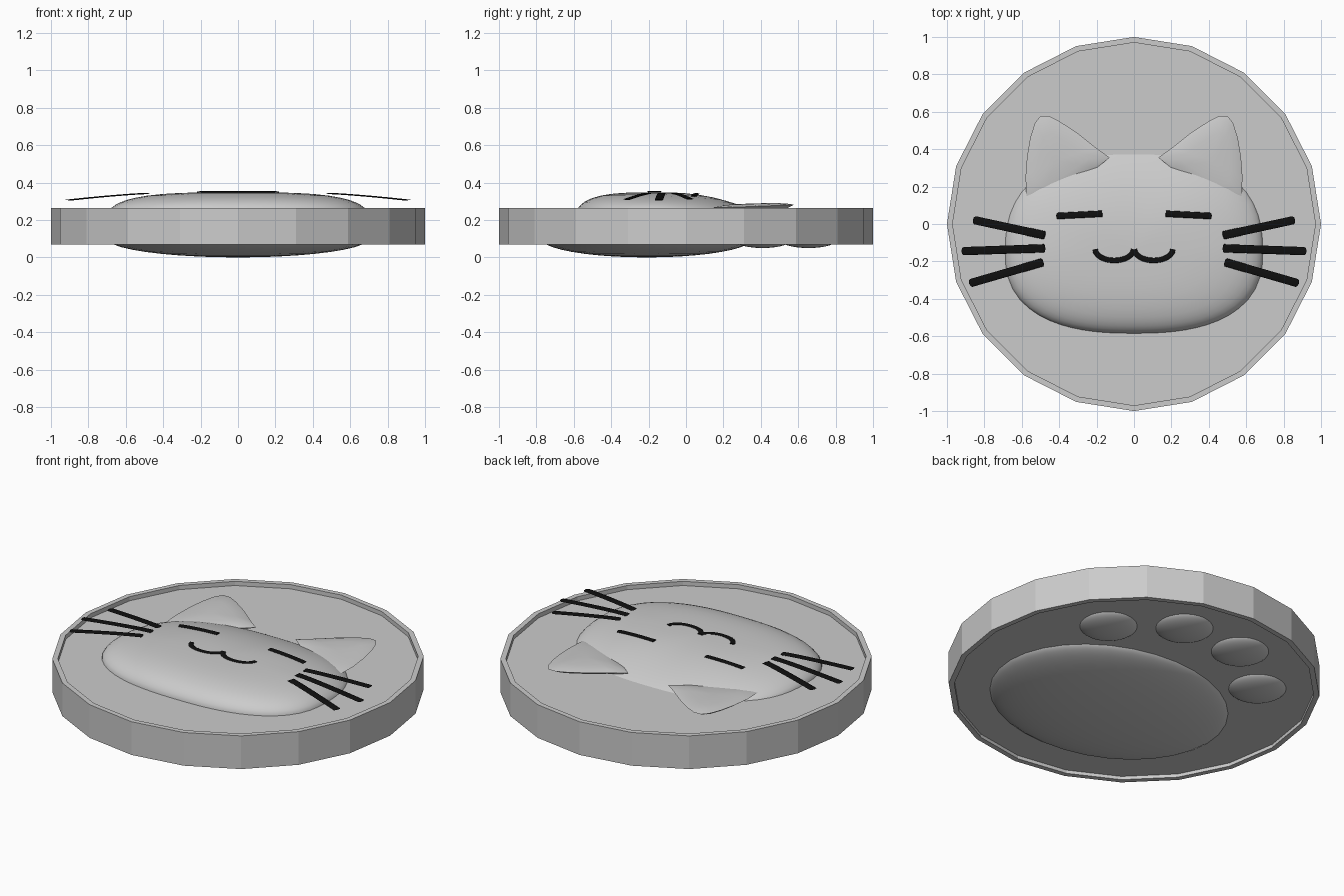
import bpy, bmesh, math
from mathutils import Vector

if "Cube" in bpy.data.objects:
    bpy.data.objects.remove(bpy.data.objects["Cube"])

black = bpy.data.materials.new("black")
black.diffuse_color = (0.005, 0.005, 0.005, 1)
black.use_nodes = True
black.node_tree.nodes["Principled BSDF"].inputs["Base Color"].default_value = black.diffuse_color


def add_mesh(name, verts, faces, smooth=False, angle=40):
    me = bpy.data.meshes.new(name)
    me.from_pydata(verts, [], faces)
    bm = bmesh.new()
    bm.from_mesh(me)
    bmesh.ops.recalc_face_normals(bm, faces=bm.faces)
    bm.to_mesh(me)
    bm.free()
    ob = bpy.data.objects.new(name, me)
    bpy.context.collection.objects.link(ob)
    if smooth:
        bpy.ops.object.select_all(action='DESELECT')
        ob.select_set(True)
        bpy.context.view_layer.objects.active = ob
        bpy.ops.object.shade_smooth_by_angle(angle=math.radians(angle))
    return ob


def loft(name, rings, smooth=False):
    """Skin closed rings of equal length and cap both ends."""
    n = len(rings[0])
    verts = [p for r in rings for p in r]
    faces = [(i * n + j, i * n + (j + 1) % n, (i + 1) * n + (j + 1) % n, (i + 1) * n + j)
             for i in range(len(rings) - 1) for j in range(n)]
    faces += [tuple(range(n)), tuple(range(len(verts) - n, len(verts)))]
    return add_mesh(name, verts, faces, smooth)


# Twenty-sided coin with a raised rim on both sides
profile = [(.97, .088), (.97, .068), (1, .068), (1, .265), (.97, .265), (.97, .24)]
loft("coin", [[(r * math.cos(k * math.pi / 10), r * math.sin(k * math.pi / 10), z)
               for k in range(20)] for r, z in profile])

# Thin ribs on the coin edge, none at the four quarter points
for k in range(20):
    if k % 5:
        bpy.ops.mesh.primitive_cube_add(size=1)
        rib = bpy.context.object
        rib.name = "edge_rib"
        a = k * math.pi / 10
        rib.scale = (.02, .032, .172)
        rib.rotation_euler = (0, 0, a)
        rib.location = (.985 * math.cos(a), .985 * math.sin(a), .1665)


# Paw on the underside: one big pad and four toes
def pad(name, x, y, rx, ry, rz):
    bpy.ops.mesh.primitive_uv_sphere_add(segments=32, ring_count=20, location=(x, y, .1))
    ob = bpy.context.object
    ob.name = name
    ob.scale = (rx, ry, rz)
    bpy.ops.object.shade_smooth()


pad("paw_pad", 0, -.21, .7, .565, .1)
for s in (-1, 1):
    pad("outer_toe", s * .523, .41, .16, .16, .05)
    pad("inner_toe", s * .195, .655, .16, .16, .05)

# Head: rounded-square dome that slopes down towards the ears
CY, N = -.15, 2.5


def outline(a):
    c, s = math.cos(a), math.sin(a)
    b = .53 if s > 0 else .435
    k = (abs(c / .69) ** N + abs(s / b) ** N) ** (-1 / N)
    return k * c, k * s


def dome(r, a):
    t = max(0, math.sin(a))
    p, q = 3.5 - 1.3 * t, .5 + .4 * t
    return .235 + .113 * max(0, 1 - r ** p) ** q


def head_z(x, y):
    a = math.atan2(y - CY, x)
    ox, oy = outline(a)
    return dome(math.hypot(x, y - CY) / math.hypot(ox, oy), a)


rings = []
for r in (1, .995, .98, .95, .91, .86, .8, .7, .58, .44, .3, .15, .02):
    ring = []
    for k in range(64):
        a = 2 * math.pi * k / 64
        x, y = outline(a)
        ring.append((r * x, CY + r * y, dome(r, a)))
    rings.append(ring)
loft("head", rings, True)

# Ears: thin domed flaps tucked under the head
ear = [(.13, .355), (.2, .405), (.3, .485), (.4, .55), (.455, .577), (.5, .577), (.53, .54),
       (.555, .46), (.572, .36), (.58, .25), (.575, .15), (.5, .13), (.35, .2), (.2, .3)]
center = Vector((.42, .34))
for s in (-1, 1):
    rings = []
    for f, dz in ((.1, -.022), (.8, -.022), (1, 0), (.9, .006), (.6, .014), (.1, .016)):
        ring = []
        for p in ear:
            q = center + (Vector(p) - center) * f
            ring.append((s * q.x, q.y, .266 + dz + .04 * max(0, q.y - .2)))
        rings.append(ring)
    loft("ear", rings, True)


# Eyes, mouth and whiskers: flattened black tubes
def stroke(name, pts, width, flat=.25):
    cu = bpy.data.curves.new(name, 'CURVE')
    cu.dimensions = '3D'
    cu.twist_mode = 'Z_UP'
    cu.bevel_depth = width / 2
    cu.bevel_resolution = 2
    cu.use_fill_caps = True
    sp = cu.splines.new('POLY')
    sp.points.add(len(pts) - 1)
    for q, (x, y, z) in zip(sp.points, pts):
        q.co = (x, y, z / flat, 1)
    ob = bpy.data.objects.new(name, cu)
    ob.scale.z = flat
    bpy.context.collection.objects.link(ob)
    cu.materials.append(black)


def lerp(a, b, n=8):
    return [(a[0] + (b[0] - a[0]) * i / n, a[1] + (b[1] - a[1]) * i / n) for i in range(n + 1)]


whiskers = [((.48, -.06), (.85, .02)), ((.48, -.13), (.91, -.145)), ((.49, -.205), (.87, -.315))]
for s in (-1, 1):
    def on_head(pts):
        return [(s * x, y, head_z(x, y) + .003) for x, y in pts]
    stroke("eye", on_head(lerp((.17, .055), (.41, .043))), .034)
    arc = [(.105 - .103 * math.cos(math.pi * i / 12), -.135 - .06 * math.sin(math.pi * i / 12))
           for i in range(13)]
    stroke("mouth", on_head(arc), .028)
    for (a, b) in whiskers:
        pts = lerp(a, b)
        stroke("whisker", [(s * x, y, .342 - .035 * ((x - .48) / .42) ** 1.3 if x > .48
                            else .342) for x, y in pts], .044, .15)
